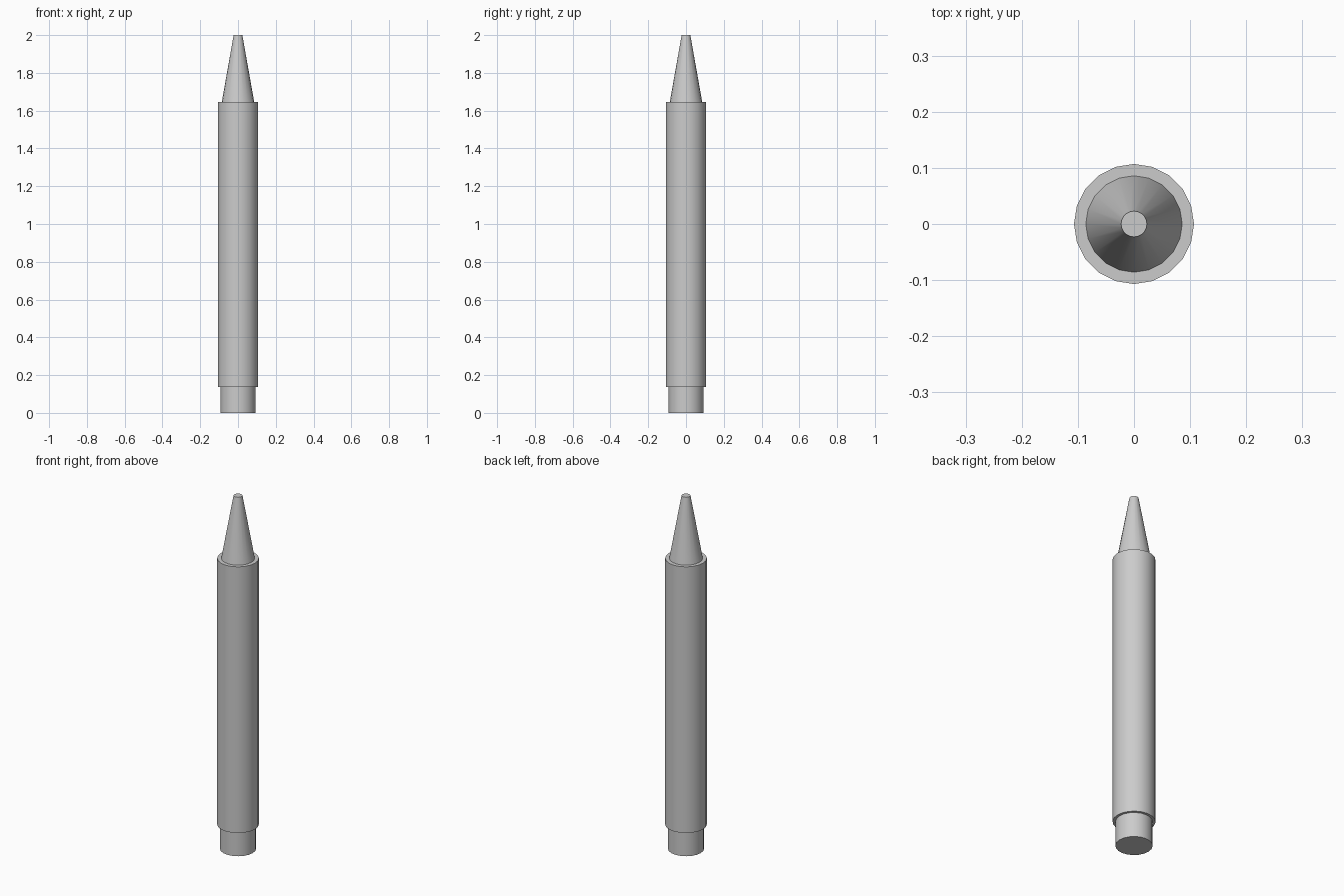
import bpy, bmesh, math

if "Cube" in bpy.data.objects:
    bpy.data.objects.remove(bpy.data.objects["Cube"])

SIDES = 20


def lathe(name, profile, cap_start=False, cap_end=False):
    """Revolve (radius, height) points around z, optionally closing the ends."""
    bm = bmesh.new()
    rings = []
    for r, z in profile:
        rings.append([bm.verts.new((r * math.cos(2 * math.pi * i / SIDES),
                                    r * math.sin(2 * math.pi * i / SIDES), z))
                      for i in range(SIDES)])
    for lo, hi in zip(rings, rings[1:]):
        for i in range(SIDES):
            j = (i + 1) % SIDES
            bm.faces.new((lo[i], lo[j], hi[j], hi[i]))
    if cap_start:
        bm.faces.new(rings[0][::-1])
    if cap_end:
        bm.faces.new(rings[-1])
    mesh = bpy.data.meshes.new(name)
    bm.to_mesh(mesh)
    bm.free()
    obj = bpy.data.objects.new(name, mesh)
    bpy.context.collection.objects.link(obj)
    bpy.ops.object.select_all(action='DESELECT')
    obj.select_set(True)
    bpy.context.view_layer.objects.active = obj
    bpy.ops.object.shade_smooth_by_angle(angle=math.radians(35))
    return obj


# Plug at the bottom, with the ledge under the body
lathe("base", [(0.093, 0), (0.093, 0.138), (0.107, 0.138)], cap_start=True)

# Long straight barrel
lathe("barrel", [(0.107, 0.138), (0.107, 1.645)])

# Flat shoulder and blunt tapered tip
lathe("tip", [(0.107, 1.645), (0.086, 1.645), (0.023, 2.0)], cap_end=True)
